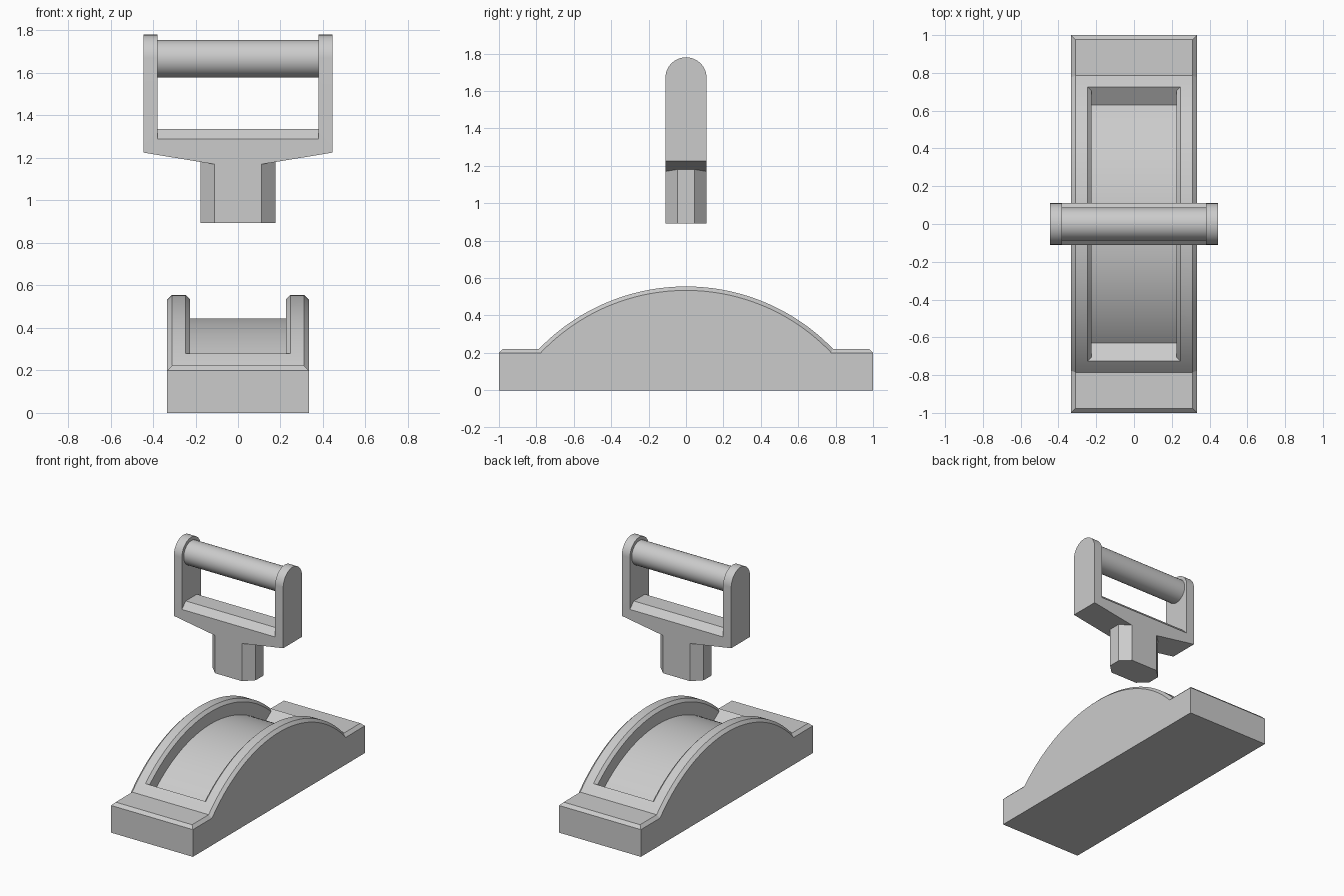
import bpy
import bmesh
from math import sin, cos, pi, radians

cube = bpy.data.objects.get("Cube")
if cube:
    bpy.data.objects.remove(cube, do_unlink=True)

grey = bpy.data.materials.new("plain grey")
grey.use_nodes = True
grey.diffuse_color = (0.6, 0.6, 0.6, 1)
grey.node_tree.nodes["Principled BSDF"].inputs["Base Color"].default_value = (0.6, 0.6, 0.6, 1)


def loft(name, sections):
    """Skin a row of equal-length closed sections and cap both ends."""
    bm = bmesh.new()
    rings = [[bm.verts.new(p) for p in s] for s in sections]
    n = len(rings[0])
    for a, b in zip(rings, rings[1:]):
        for i in range(n):
            j = (i + 1) % n
            bm.faces.new((a[i], a[j], b[j], b[i]))
    bm.faces.new(rings[0])
    bm.faces.new(rings[-1])
    bmesh.ops.remove_doubles(bm, verts=bm.verts, dist=1e-5)
    bmesh.ops.recalc_face_normals(bm, faces=bm.faces)
    mesh = bpy.data.meshes.new(name)
    bm.to_mesh(mesh)
    bm.free()
    obj = bpy.data.objects.new(name, mesh)
    bpy.context.collection.objects.link(obj)
    mesh.materials.append(grey)
    return obj


def activate(obj):
    bpy.ops.object.select_all(action='DESELECT')
    obj.select_set(True)
    bpy.context.view_layer.objects.active = obj


def combine(obj, tool, operation):
    """Apply a boolean and discard the tool."""
    mod = obj.modifiers.new(operation.lower(), 'BOOLEAN')
    mod.object, mod.operation, mod.solver = tool, operation, 'EXACT'
    activate(obj)
    bpy.ops.object.modifier_apply(modifier=mod.name)
    bpy.data.objects.remove(tool, do_unlink=True)


def smooth(obj):
    activate(obj)
    bpy.ops.object.shade_smooth_by_angle(angle=radians(20))


# Arched base with chamfered upper edges
W, BEVEL = 0.333, 0.022
CZ, R_TOP, R_SIDE, R_FLOOR = -0.537, 1.092, 1.071, 0.982
STEPS = 64


def base_section(low, high, top_x=W - BEVEL):
    (yl, zl), (yh, zh) = low, high
    half = [(W, yl, 0), (W, yl, zl), (top_x, yh, zh)]
    return half + [(-x, y, z) for x, y, z in reversed(half)]


def arc(r, angle):
    return r * sin(angle), CZ + r * cos(angle)


end, shelf = 0.2, 0.2 + BEVEL
stations = [base_section((-1, end), (-1, end), W),
            base_section((-1, end), (BEVEL - 1, shelf))]
for i in range(STEPS + 1):
    t = 2 * i / STEPS - 1
    stations.append(base_section(arc(R_SIDE, t * radians(46.5)), arc(R_TOP, t * radians(45.97))))
stations += [base_section((1, end), (1 - BEVEL, shelf)),
             base_section((1, end), (1, end), W)]
base = loft("arched_base", stations)

# Curved pocket between the two rails, chamfered along its long edges
pocket = []
for i in range(STEPS + 1):
    t = 2 * i / STEPS - 1
    half = []
    for x, r in ((0.225, R_FLOOR), (0.225, R_SIDE), (0.267, R_TOP + 0.021)):
        reach = radians(39.9 + 15.5 * (r - R_FLOOR))
        half.append((x, *arc(r, t * reach)))
    pocket.append(half + [(-x, y, z) for x, y, z in reversed(half)])
combine(base, loft("pocket_cutter", pocket), 'DIFFERENCE')
smooth(base)

# Handle frame: round-topped block with a sloping underside
D, ROUND_Z = 0.11, 1.67
dome = [(D * cos(pi * k / 32), ROUND_Z + D * sin(pi * k / 32)) for k in range(33)]
frame = loft("handle_frame", [
    [(x, D, z)] + [(x, y, h) for y, h in dome] + [(x, -D, z)]
    for x, z in ((-0.445, 1.225), (-D, 1.17), (D, 1.17), (0.445, 1.225))])

# Window that leaves two arms and a chamfered crossbar
window = [(-0.2, 1.2), (-0.065, 1.335), (0.065, 1.335), (0.2, 1.2), (0.2, 1.9), (-0.2, 1.9)]
combine(frame, loft("window_cutter", [[(x, y, z) for y, z in window] for x in (-0.38, 0.38)]),
        'DIFFERENCE')

# Eight-sided stem under the frame
quarter = [(0.176, 0.045), (0.11, D)]
right = quarter + [(-x, y) for x, y in reversed(quarter)]
plan = right + [(-x, -y) for x, y in right]
combine(frame, loft("stem", [[(x, y, z) for x, y in plan] for z in (0.893, 1.2)]), 'UNION')
smooth(frame)

# Round grip between the arms
ring = [(0.088 * cos(2 * pi * k / 48), ROUND_Z - 0.003 + 0.088 * sin(2 * pi * k / 48))
        for k in range(48)]
grip = loft("grip_bar", [[(x, y, z) for y, z in ring] for x in (-0.39, 0.39)])
smooth(grip)
